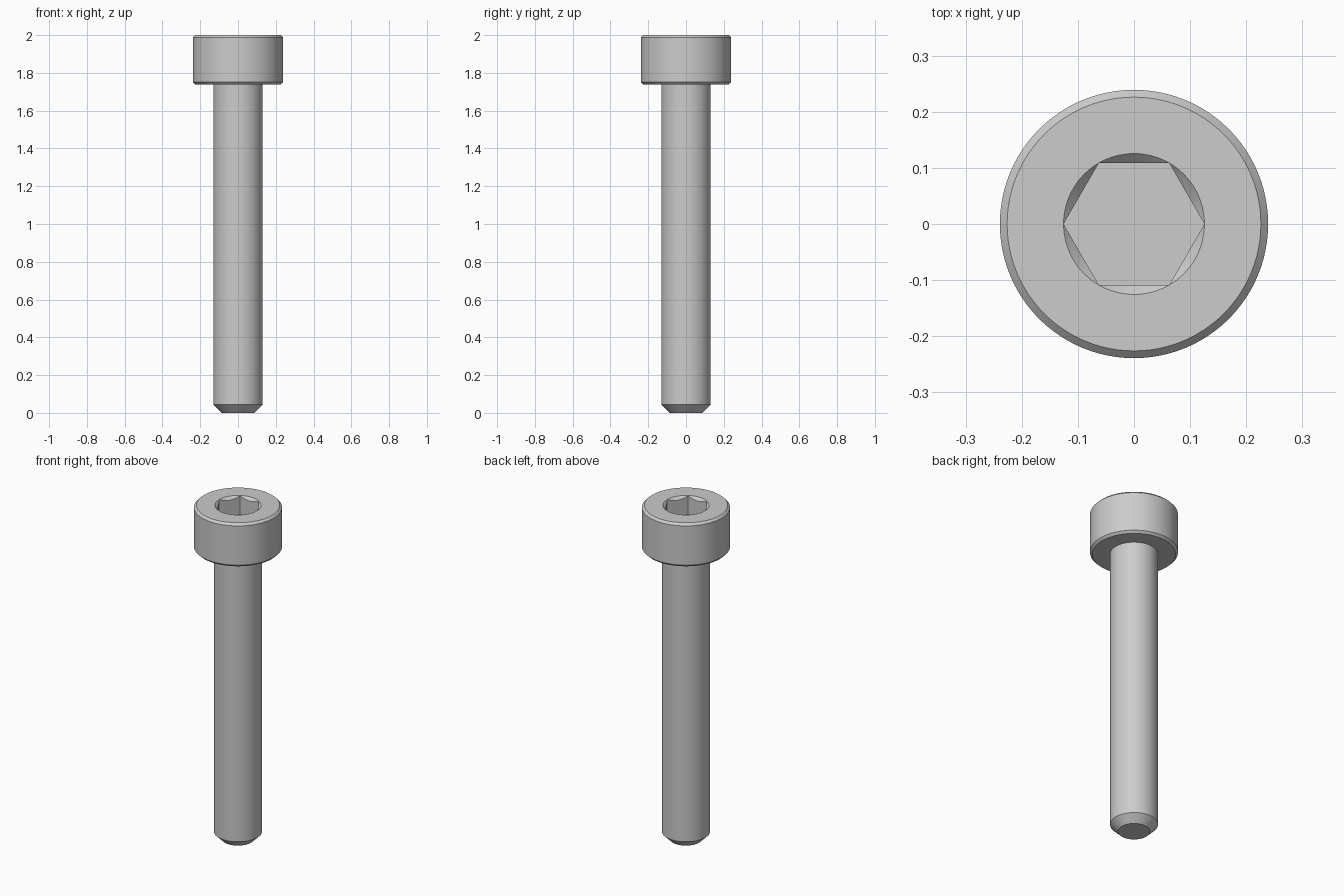
import bpy, bmesh, math

if "Cube" in bpy.data.objects:
    bpy.data.objects.remove(bpy.data.objects["Cube"], do_unlink=True)

SEGMENTS = 96
SHANK_R, HEAD_R = 0.1304, 0.2391
HEAD_Z, TOP_Z = 1.739, 2.0
BEVEL = 0.013
TIP = 0.0435
HEX_FLAT = 0.1087
HEX_CORNER = HEX_FLAT / math.cos(math.pi / 6)
SOCKET_DEPTH = 0.113

steel = bpy.data.materials.new("steel_grey")
steel.use_nodes = True
grey = (0.604, 0.604, 0.604, 1)
steel.diffuse_color = grey
steel.node_tree.nodes["Principled BSDF"].inputs["Base Color"].default_value = grey


def circle(radius, z):
    return lambda a: (radius, z)


def hex_radius(a):
    return HEX_FLAT / math.cos(a % (math.pi / 3) - math.pi / 6)


def countersink_edge(a):
    # where the conical countersink meets the flat socket walls
    r = hex_radius(a)
    return r, TOP_Z - (HEX_CORNER - r)


def socket_floor(a):
    return hex_radius(a), TOP_Z - SOCKET_DEPTH


def lathe(name, rings):
    """Stack rings from the underside to the last ring and cap both ends."""
    bm = bmesh.new()
    loops = []
    for ring in rings:
        loop = []
        for i in range(SEGMENTS):
            a = math.tau * i / SEGMENTS
            r, z = ring(a)
            loop.append(bm.verts.new((r * math.cos(a), r * math.sin(a), z)))
        loops.append(loop)
    for low, high in zip(loops, loops[1:]):
        for i in range(SEGMENTS):
            j = (i + 1) % SEGMENTS
            bm.faces.new((low[i], low[j], high[j], high[i]))
    bm.faces.new(loops[0][::-1])
    bm.faces.new(loops[-1])
    bmesh.ops.remove_doubles(bm, verts=bm.verts[:], dist=0.00001)
    bmesh.ops.recalc_face_normals(bm, faces=bm.faces[:])
    mesh = bpy.data.meshes.new(name)
    bm.to_mesh(mesh)
    bm.free()
    mesh.materials.append(steel)
    obj = bpy.data.objects.new(name, mesh)
    bpy.context.collection.objects.link(obj)
    bpy.ops.object.select_all(action="DESELECT")
    obj.select_set(True)
    bpy.context.view_layer.objects.active = obj
    bpy.ops.object.shade_smooth_by_angle(angle=math.radians(25))
    return obj


# Shank with a chamfered tip
lathe("shank", [
    circle(SHANK_R - TIP, 0),
    circle(SHANK_R, TIP),
    circle(SHANK_R, HEAD_Z),
])

# Cylindrical head, bevelled top and bottom, with a hexagonal socket
lathe("socket_head", [
    circle(HEAD_R - BEVEL, HEAD_Z),
    circle(HEAD_R, HEAD_Z + BEVEL),
    circle(HEAD_R, TOP_Z - BEVEL),
    circle(HEAD_R - BEVEL, TOP_Z),
    circle(HEX_CORNER, TOP_Z),
    countersink_edge,
    socket_floor,
])
